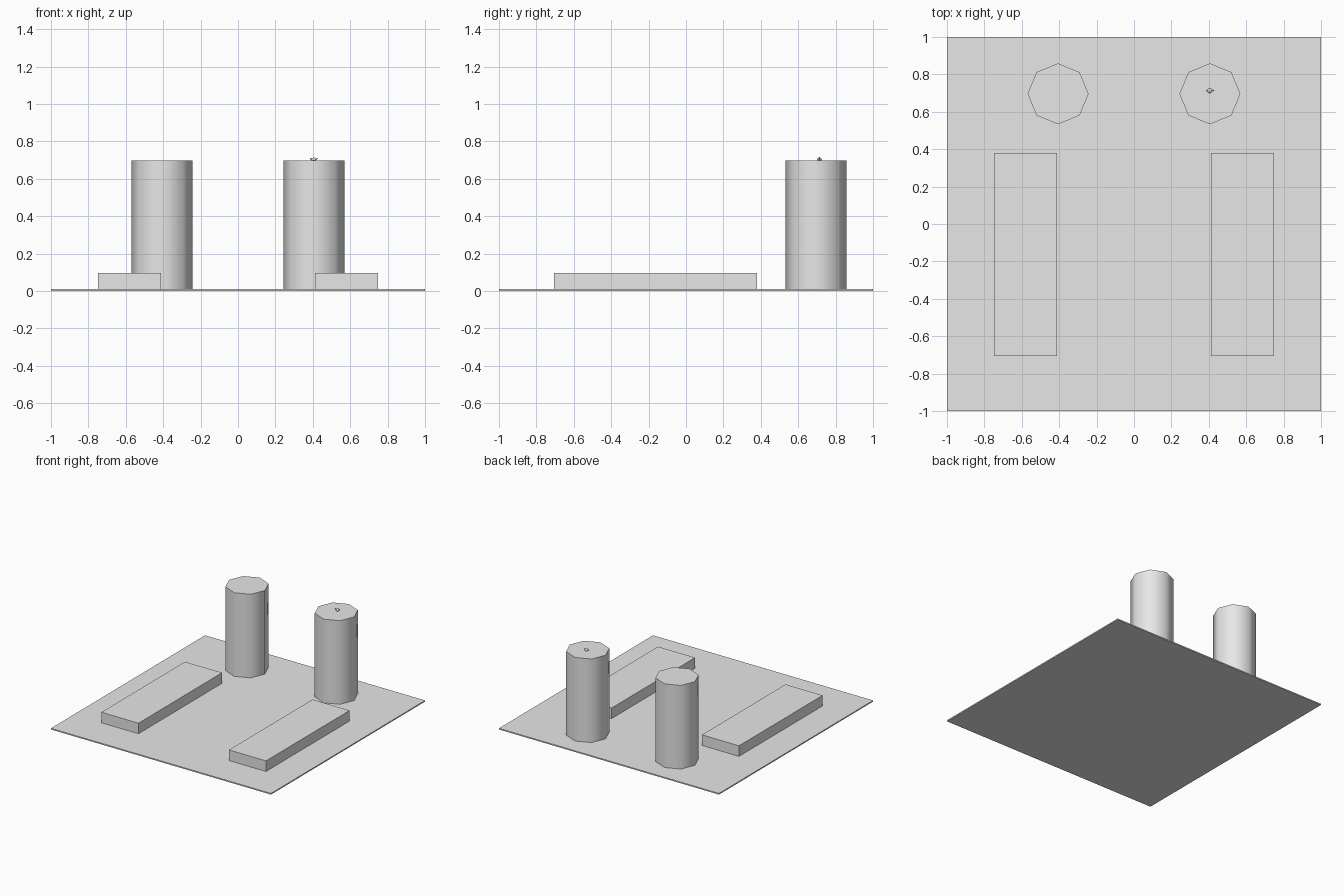
import bpy
import bmesh
from math import cos, sin, pi, radians
from mathutils import Matrix, Vector

cube = bpy.data.objects.get("Cube")
if cube:
    bpy.data.objects.remove(cube, do_unlink=True)

grey = bpy.data.materials.new("light_grey")
grey.use_nodes = True
grey.diffuse_color = (0.8, 0.8, 0.8, 1)
grey.node_tree.nodes["Principled BSDF"].inputs["Base Color"].default_value = (0.8, 0.8, 0.8, 1)


def finish(name, bm, smooth_angle=None):
    bmesh.ops.recalc_face_normals(bm, faces=bm.faces)
    mesh = bpy.data.meshes.new(name)
    bm.to_mesh(mesh)
    bm.free()
    mesh.materials.append(grey)
    obj = bpy.data.objects.new(name, mesh)
    bpy.context.collection.objects.link(obj)
    if smooth_angle:
        bpy.ops.object.select_all(action="DESELECT")
        obj.select_set(True)
        bpy.context.view_layer.objects.active = obj
        bpy.ops.object.shade_smooth_by_angle(angle=radians(smooth_angle))


def box(name, low, high):
    low, high = Vector(low), Vector(high)
    bm = bmesh.new()
    bmesh.ops.create_cube(bm, size=1, matrix=Matrix.Translation((low + high) / 2)
                          @ Matrix.Diagonal(high - low).to_4x4())
    finish(name, bm)


def skin(bm, rings):
    """Join rings of points into a tube with closed ends."""
    rows = [[bm.verts.new(p) for p in ring] for ring in rings]
    for a, b in zip(rows, rows[1:]):
        for i in range(len(a)):
            j = (i + 1) % len(a)
            bm.faces.new((a[i], a[j], b[j], b[i]))
    bm.faces.new(rows[0])
    bm.faces.new(rows[-1])


def lathe(name, centre, profile, sides, smooth_angle):
    bm = bmesh.new()
    skin(bm, [[centre + Vector((r * cos(2 * pi * i / sides), r * sin(2 * pi * i / sides), z))
               for i in range(sides)] for r, z in profile])
    finish(name, bm, smooth_angle)


def tube(name, centre, path, sides=8):
    """Round tube in the xz plane; each path entry is x, z, radius."""
    bm = bmesh.new()
    rings = []
    for k, (x, z, r) in enumerate(path):
        before, after = path[max(k - 1, 0)], path[min(k + 1, len(path) - 1)]
        along = Vector((after[0] - before[0], 0, after[1] - before[1])).normalized()
        across = Vector((-along.z, 0, along.x))
        rings.append([centre + Vector((x, 0, z)) + r * (cos(a) * across + sin(a) * Vector((0, 1, 0)))
                      for a in (2 * pi * i / sides for i in range(sides))])
    skin(bm, rings)
    finish(name, bm, 60)


# Ground slab
box("floor_slab", (-1, -1, 0), (1, 1, 0.01))

# Matching low blocks and eight-sided columns
for side, s in (("left", 1), ("right", -1)):
    xs = sorted((s * 0.411, s * 0.748))
    box(side + "_block", (xs[0], -0.705, 0.005), (xs[1], 0.38, 0.097))
    lathe(side + "_column", Vector((s * 0.406, 0.696, 0)),
          [(0.163, 0.005), (0.163, 0.697)], 8, 50)

# Tiny teapot on the left column
spot = Vector((0.405, 0.713, 0.697))
lathe("teapot_body", spot,
      [(0.009, 0), (0.013, 0.004), (0.0125, 0.008), (0.009, 0.014), (0.004, 0.0155),
       (0.0015, 0.0165), (0.0025, 0.018), (0.001, 0.019)], 16, 60)
tube("teapot_spout", spot, [(0.010, 0.006, 0.004), (0.016, 0.009, 0.0025), (0.022, 0.014, 0.0017)])
tube("teapot_handle", spot, [(-0.009, 0.013, 0.0012), (-0.018, 0.013, 0.0012),
                             (-0.020, 0.010, 0.0012), (-0.017, 0.006, 0.0012),
                             (-0.011, 0.004, 0.0012)])
